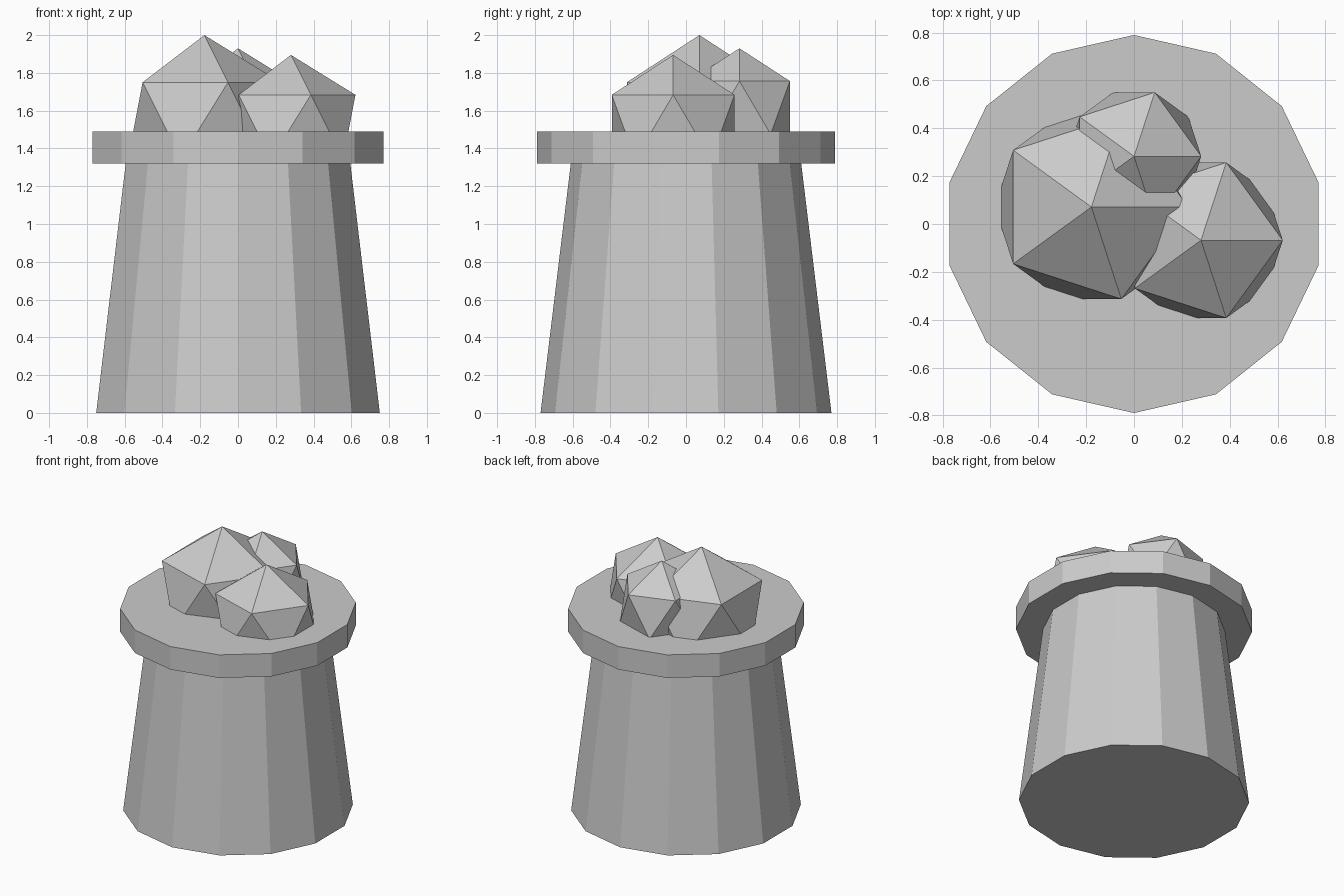
import bpy

if "Cube" in bpy.data.objects:
    bpy.data.objects.remove(bpy.data.objects["Cube"])


def frustum(name, r_bottom, r_top, z0, z1, sides=14):
    bpy.ops.mesh.primitive_cone_add(vertices=sides, radius1=r_bottom, radius2=r_top,
                                    depth=z1 - z0, location=(0, 0, (z0 + z1) / 2))
    bpy.context.object.name = name


def lump(name, x, y, top, radius):
    bpy.ops.mesh.primitive_ico_sphere_add(subdivisions=1, radius=radius,
                                          location=(x, y, top - radius))
    bpy.context.object.name = name


# Tapered bucket body and the overhanging rim slab
frustum("bucket_body", 0.77, 0.61, 0.0, 1.32)
frustum("rim", 0.79, 0.79, 1.32, 1.49)

# Faceted lumps half sunk into the top
lump("large_lump", -0.178, 0.071, 2.0, 0.452)
lump("medium_lump", 0.28, -0.068, 1.895, 0.382)
lump("small_lump", 0.0, 0.283, 1.93, 0.314)
